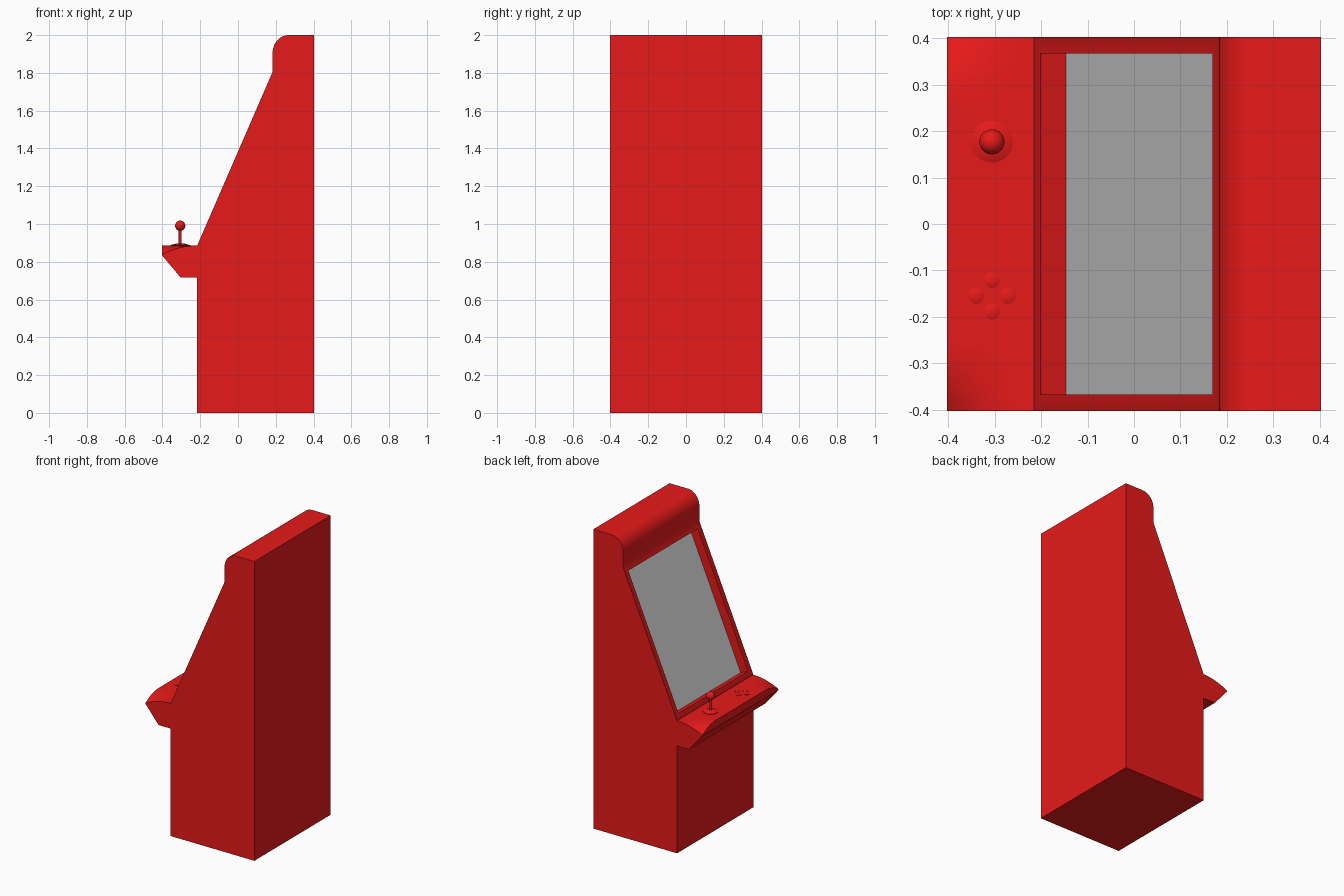
import bpy, bmesh, math
from mathutils import Vector

if "Cube" in bpy.data.objects:
    bpy.data.objects.remove(bpy.data.objects["Cube"])

W = 0.403          # half width of the cabinet
XB = -0.216        # lower front of the cabinet
TOP = 0.886        # height of the control panel

red = bpy.data.materials.new("red_paint")
red.diffuse_color = (0.8, 0.01, 0.01, 1)
red.use_nodes = True
red.node_tree.nodes["Principled BSDF"].inputs["Base Color"].default_value = red.diffuse_color


def finish(bm, name, mat=red):
    """Turn a bmesh into a smooth-by-angle object."""
    bmesh.ops.recalc_face_normals(bm, faces=bm.faces)
    me = bpy.data.meshes.new(name)
    bm.to_mesh(me)
    bm.free()
    ob = bpy.data.objects.new(name, me)
    bpy.context.collection.objects.link(ob)
    if mat:
        me.materials.append(mat)
    bpy.ops.object.select_all(action='DESELECT')
    ob.select_set(True)
    bpy.context.view_layer.objects.active = ob
    bpy.ops.object.shade_smooth_by_angle(angle=math.radians(30))
    return ob


def loft(bm, rings):
    """Skin closed rings of equal length and cap both ends."""
    rows = [[bm.verts.new(p) for p in ring] for ring in rings]
    n = len(rows[0])
    for a, b in zip(rows, rows[1:]):
        for i in range(n):
            bm.faces.new((a[i], a[(i + 1) % n], b[(i + 1) % n], b[i]))
    bm.faces.new(rows[0])
    bm.faces.new(rows[-1][::-1])


def lathe(name, x, y, profile, seg=32):
    """Solid of revolution about a vertical axis from (radius, z) pairs."""
    bm = bmesh.new()
    loft(bm, [[(x + r * math.cos(2 * math.pi * i / seg),
                y + r * math.sin(2 * math.pi * i / seg), z)
               for i in range(seg)] for r, z in profile])
    return finish(bm, name)


# Cabinet: side profile with a rounded marquee, extruded across the width
profile = [(XB, 0), (W, 0), (W, 2.0)]
for i in range(11):
    a = math.pi / 2 * (1 + i / 10)
    profile.append((0.267 + 0.084 * math.cos(a), 1.905 + 0.095 * math.sin(a)))
profile += [(0.183, 1.805), (XB, TOP)]
bm = bmesh.new()
loft(bm, [[(x, y, z) for x, z in profile] for y in (-W, W)])
bmesh.ops.recalc_face_normals(bm, faces=bm.faces)

# Screen recess: inset the sloping face and push it inwards
slope = min(bm.faces, key=lambda f: (f.calc_center_median()
                                     - Vector((-0.016, 0, 1.345))).length)
bmesh.ops.inset_region(bm, faces=[slope], thickness=0.05)
inward = -slope.normal * 0.06
res = bmesh.ops.extrude_face_region(bm, geom=[slope])
floor = [g for g in res["geom"] if isinstance(g, bmesh.types.BMFace)][0]
bmesh.ops.translate(bm, vec=inward, verts=floor.verts)
corners = [v.co.copy() for v in floor.verts]
doomed = [floor] + ([slope] if slope.is_valid and slope != floor else [])
bmesh.ops.delete(bm, geom=doomed, context='FACES')
finish(bm, "cabinet")

# Screen: grey panel at the back of the recess
bm = bmesh.new()
face = bm.faces.new([bm.verts.new(c) for c in corners])
screen = finish(bm, "screen", None)
if screen.data.polygons[0].normal.x > 0:
    screen.data.flip_normals()

# Control panel: shelf whose outer front corners droop
half = [0.2 + (W - 0.2) * i / 12 for i in range(13)]
rings = []
for y in [-h for h in reversed(half)] + half:
    u = max(0, (abs(y) - 0.26) / (W - 0.26))
    ring = []
    for i in range(13):
        v = i / 12
        ring.append((XB + (-W - XB) * v, y, TOP - 0.047 * u * u * v * v))
    ring += [(-W, y, 0.835), (-0.305, y, 0.718), (XB, y, 0.718)]
    rings.append(ring)
bm = bmesh.new()
loft(bm, rings)
finish(bm, "control_panel")

# Joystick: shallow base, shaft and ball
JX, JY = -0.306, 0.177
lathe("joystick_base", JX, JY, [(0.045, TOP - 0.004), (0.045, TOP + 0.003),
                                (0.034, TOP + 0.008), (0.012, TOP + 0.012)])
lathe("joystick_shaft", JX, JY, [(0.008, TOP), (0.008, 0.985)], 20)
bm = bmesh.new()
bmesh.ops.create_uvsphere(bm, u_segments=32, v_segments=16, radius=0.027)
finish(bm, "joystick_ball").location = (JX, JY, 0.991)

# Buttons: four low discs in a diamond
for k, (dx, dy) in enumerate([(0, 0.034), (-0.034, 0), (0.034, 0), (0, -0.034)]):
    lathe(f"button_{k + 1}", JX + dx, -0.155 + dy,
          [(0.017, TOP - 0.004), (0.017, TOP + 0.002), (0.012, TOP + 0.004),
           (0.005, TOP + 0.005)], 24)
